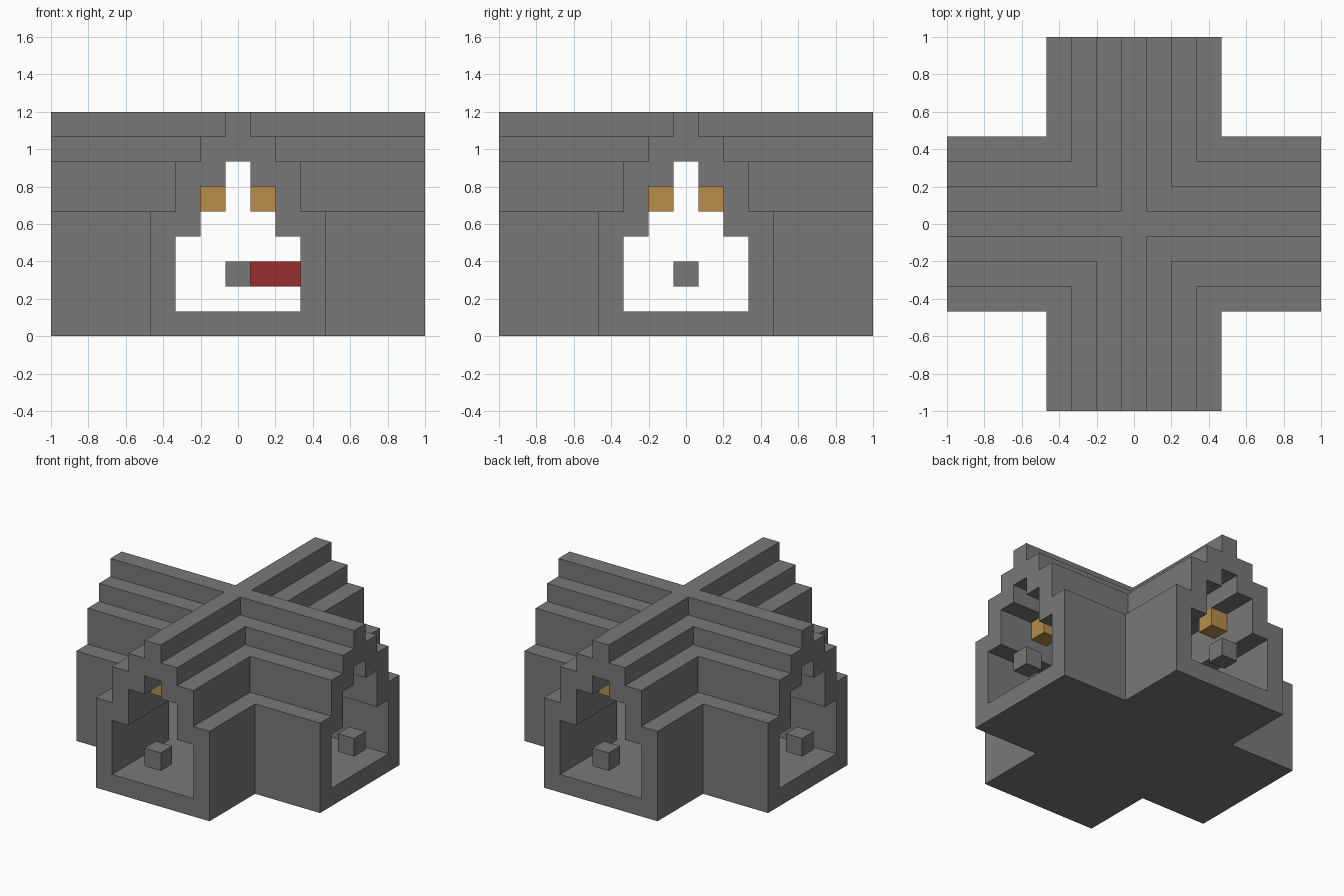
import bpy
import bmesh
from math import pi
from mathutils import Matrix, Vector

if "Cube" in bpy.data.objects:
    bpy.data.objects.remove(bpy.data.objects["Cube"], do_unlink=True)

U = 2 / 15      # one block
END = 7.5       # arm length from the centre, in blocks


def make_material(name, color):
    mat = bpy.data.materials.new(name)
    mat.diffuse_color = (*color, 1)
    mat.use_nodes = True
    mat.node_tree.nodes["Principled BSDF"].inputs["Base Color"].default_value = (*color, 1)
    return mat


stone = make_material("grey stone", (0.19, 0.19, 0.19))
amber = make_material("amber lamp", (0.48, 0.27, 0.07))
red = make_material("red", (0.31, 0.027, 0.028))


def finish(name, bm, mat):
    bmesh.ops.remove_doubles(bm, verts=bm.verts, dist=0.001)
    bmesh.ops.recalc_face_normals(bm, faces=bm.faces)
    bmesh.ops.scale(bm, vec=(U, U, U), verts=bm.verts)
    mesh = bpy.data.meshes.new(name)
    bm.to_mesh(mesh)
    bm.free()
    mesh.materials.append(mat)
    obj = bpy.data.objects.new(name, mesh)
    bpy.context.collection.objects.link(obj)
    return obj


def block(name, low, high, mat, turn=0):
    low, high = Vector(low), Vector(high)
    bm = bmesh.new()
    bmesh.ops.create_cube(bm, size=1)
    bmesh.ops.scale(bm, vec=high - low, verts=bm.verts)
    bmesh.ops.translate(bm, vec=(low + high) / 2, verts=bm.verts)
    bmesh.ops.rotate(bm, matrix=Matrix.Rotation(turn, 3, "Z"), verts=bm.verts)
    return finish(name, bm, mat)


# Half cross-sections of an arm: stepped outside, and stepped passage inside
outer = [(0, 0), (3.5, 0), (3.5, 5), (2.5, 5), (2.5, 7),
         (1.5, 7), (1.5, 8), (0.5, 8), (0.5, 9), (0, 9)]
inner = [(0, 1), (2.5, 1), (2.5, 4), (1.5, 4), (1.5, 6), (0.5, 6), (0.5, 7), (0, 7)]

# Cross-shaped hall: eight half arms mitred together along the diagonals
bm = bmesh.new()


def add_face(matrix, points):
    bm.faces.new([bm.verts.new(matrix @ Vector(p)) for p in points])


for quarter in range(4):
    for side in (1, -1):
        matrix = Matrix.Rotation(quarter * pi / 2, 3, "Z") @ Matrix.Diagonal((side, 1, 1))
        add_face(matrix, [(u, -END, z) for u, z in outer + inner[::-1]])
        for profile in (outer, inner):
            for (u, z), (v, w) in zip(profile, profile[1:]):
                add_face(matrix, [(u, -END, z), (v, -END, w), (v, -v, w), (u, -u, z)])
finish("cross_hall", bm, stone)

# Each arm: a floating block in the doorway and a pair of lamps under the roof
for quarter, arm in enumerate(("front", "left", "back", "right")):
    turn = quarter * pi / 2
    block(arm + "_door_block", (-0.5, -END, 2), (0.5, 1 - END, 3), stone, turn)
    for x, side in ((-1.5, "a"), (0.5, "b")):
        block(f"{arm}_lamp_{side}", (x, 2 - END, 5), (x + 1, 3 - END, 6), amber, turn)

# Red bar floating at the crossing
block("red_bar", (-0.5, -0.5, 2), (2.5, 0.5, 3), red)
